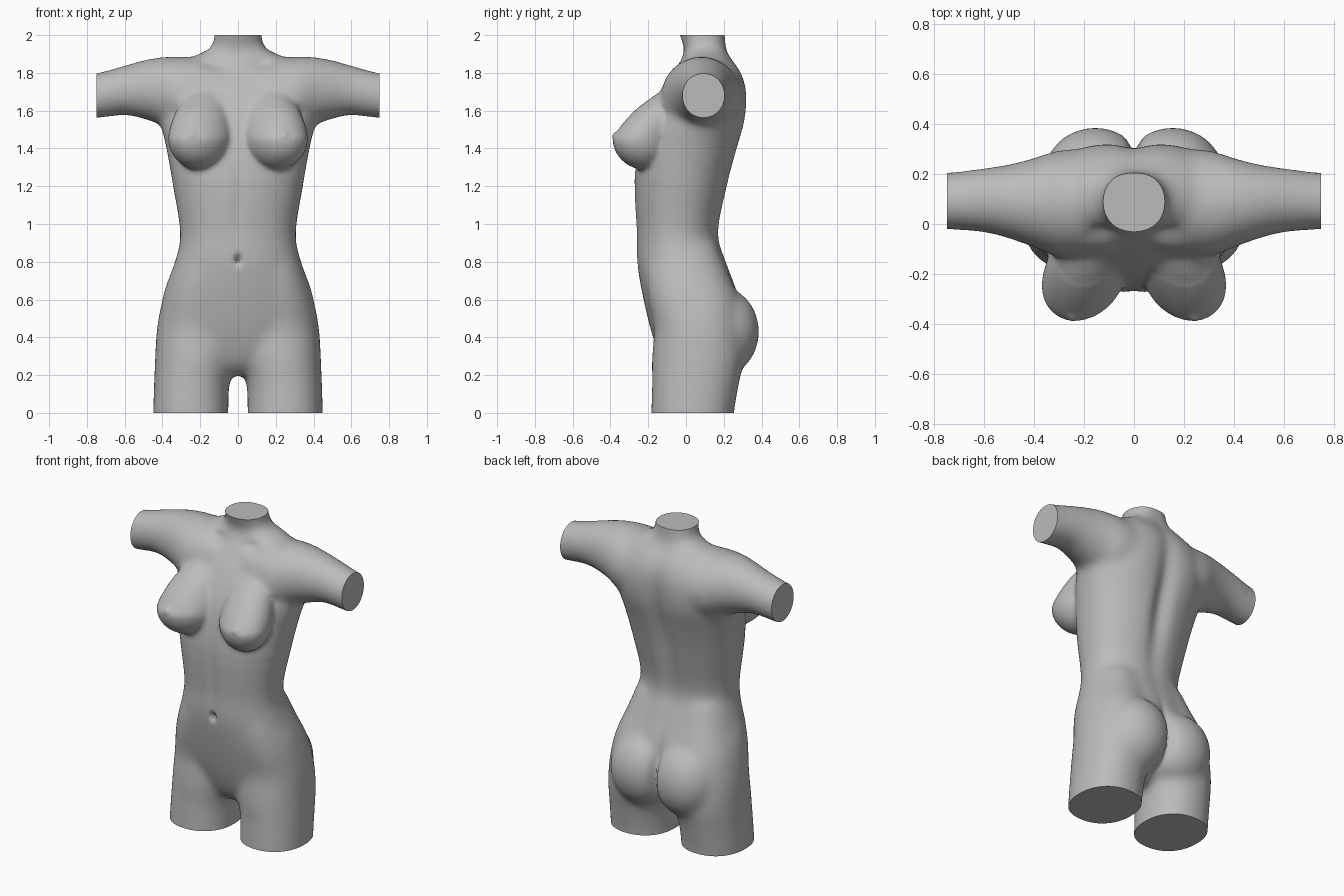
import bpy, bmesh, math
from mathutils import Vector

cube = bpy.data.objects.get("Cube")
if cube:
    bpy.data.objects.remove(cube, do_unlink=True)


def catmull(a, b, c, d, t):
    return 0.5 * (2*b + (c - a)*t + (2*a - 5*b + 4*c - d)*t*t + (3*b - a - 3*c + d)*t**3)


def refine(rows, steps=6):
    """Smoothly interpolate between hand-placed sections."""
    out = []
    for i in range(len(rows) - 1):
        quad = [rows[max(0, min(len(rows) - 1, i + k))] for k in (-1, 0, 1, 2)]
        for s in range(steps):
            out.append([catmull(*col, s / steps) for col in zip(*quad)])
    return out + [list(rows[-1])]


def loft(bm, rows, place, power=2.2, sides=48):
    """Rows: position, centre u, half width u, low v, high v."""
    rings = []
    for t, uc, hw, lo, hi in refine(rows):
        ring = []
        for k in range(sides):
            a = math.tau * k / sides
            c, s = math.cos(a), math.sin(a)
            u = uc + hw * math.copysign(abs(c) ** (2 / power), c)
            v = (lo + hi) / 2 + (hi - lo) / 2 * math.copysign(abs(s) ** (2 / power), s)
            ring.append(bm.verts.new(place(t, u, v)))
        rings.append(ring)
    for r, q in zip(rings, rings[1:]):
        for k in range(sides):
            j = (k + 1) % sides
            bm.faces.new((r[k], r[j], q[j], q[k]))
    bm.faces.new(rings[0][::-1])
    bm.faces.new(rings[-1])


def ball(bm, shape):
    made = bmesh.ops.create_uvsphere(bm, u_segments=48, v_segments=32, radius=1)
    for v in made["verts"]:
        v.co = shape(v.co.copy())


def bust_shape(p):
    """Round below, long sloping taper above."""
    x, y, z = p.x * 0.167, p.y * 0.18, p.z * 0.17
    if z > 0:
        z *= 1.6
        y += 0.62 * z
    return Vector((0.2 + x - 0.2 * y, -0.21 + y, 1.455 + z))


def seat_shape(p):
    return Vector((0.155 + p.x * 0.205, 0.2 + p.y * 0.188, 0.43 + p.z * 0.23))


TRUNK = [(.2, 0, .06, -.06, .12), (.26, 0, .15, -.12, .2), (.4, 0, .36, -.175, .27),
         (.6, 0, .4, -.225, .28), (.8, 0, .335, -.26, .215), (.95, 0, .307, -.262, .175),
         (1.2, 0, .345, -.275, .225), (1.4, 0, .38, -.255, .275), (1.55, 0, .41, -.215, .31),
         (1.7, 0, .38, -.14, .32), (1.8, 0, .33, -.07, .295), (1.88, 0, .25, -.02, .24),
         (1.93, 0, .15, -.01, .215), (2, 0, .125, -.035, .21), (2.1, 0, .125, -.06, .2)]
THIGH = [(-.1, .25, .2, -.185, .25), (0, .25, .2, -.185, .255), (.15, .245, .2, -.18, .28),
         (.3, .225, .214, -.18, .31), (.45, .215, .214, -.17, .3), (.6, .2, .2, -.2, .28),
         (.75, .17, .18, -.22, .22), (.9, .15, .15, -.2, .16)]
ARM = [(.1, .08, .2, 1.5, 1.88), (.3, .08, .21, 1.47, 1.885), (.4, .085, .18, 1.52, 1.885),
       (.5, .09, .15, 1.555, 1.868), (.6, .095, .13, 1.575, 1.84), (.75, .092, .115, 1.558, 1.8),
       (.85, .092, .115, 1.558, 1.79)]

# Rough volumes: one trunk, mirrored limbs and rounded forms
bm = bmesh.new()
loft(bm, TRUNK, lambda t, u, v: (u, v, t))
for side in (1, -1):
    loft(bm, THIGH, lambda t, u, v: (side * u, v, t))
    loft(bm, ARM, lambda t, u, v: (side * t, u, v), power=2)
    for shape in (bust_shape, seat_shape):
        ball(bm, lambda p: Vector((side, 1, 1)) * shape(p))
bmesh.ops.recalc_face_normals(bm, faces=bm.faces[:])
rough_mesh = bpy.data.meshes.new("rough_volumes")
bm.to_mesh(rough_mesh)
bm.free()
rough = bpy.data.objects.new("rough_volumes", rough_mesh)
bpy.context.collection.objects.link(rough)

# Fuse the volumes into one skin
remesh = rough.modifiers.new("fuse", 'REMESH')
remesh.mode = 'VOXEL'
remesh.voxel_size = 0.012
bpy.context.view_layer.update()
bm = bmesh.new()
bm.from_object(rough, bpy.context.evaluated_depsgraph_get())
bpy.data.objects.remove(rough, do_unlink=True)
bpy.data.meshes.remove(rough_mesh)


def relax(verts, times):
    for _ in range(times):
        bmesh.ops.smooth_vert(bm, verts=verts, factor=0.5,
                              use_axis_x=True, use_axis_y=True, use_axis_z=True)


# Light blending everywhere, softer blending away from the bust
relax(bm.verts[:], 6)
relax([v for v in bm.verts if not (1.22 < v.co.z < 1.62 and v.co.y < -0.1)], 24)

# Soft surface modelling: centre, radii, push along y (mirrored in x)
DENTS = [((0, .27, 1.35), (.06, .15, .4), -.035),    # spine
         ((.2, .3, 1.6), (.12, .12, .2), .014),      # shoulder blade
         ((0, .33, .42), (.025, .12, .2), -.035),    # seat cleft
         ((0, -.26, .81), (.016, .06, .024), .035),  # navel
         ((.13, -.03, 1.84), (.06, .07, .03), .02),  # collar hollow
         ((0, -.25, 1.1), (.03, .1, .2), .008),      # midline
         ((.245, -.385, 1.475), (.018, .05, .018), -.012)]
for v in bm.verts:
    push = 0
    for centre, radii, amount in DENTS:
        p = (abs(v.co.x), v.co.y, v.co.z)
        d = sum(((a - c) / r) ** 2 for a, c, r in zip(p, centre, radii))
        push += amount * math.exp(-d)
    v.co.y += push

# Flat cut ends at the thighs, neck and arms
for point, normal in (((0, 0, 0), (0, 0, -1)), ((0, 0, 2), (0, 0, 1)),
                      ((.75, 0, 0), (1, 0, 0)), ((-.75, 0, 0), (-1, 0, 0))):
    bmesh.ops.bisect_plane(bm, geom=bm.verts[:] + bm.edges[:] + bm.faces[:],
                           plane_co=point, plane_no=normal, clear_outer=True)
    bmesh.ops.holes_fill(bm, edges=[e for e in bm.edges if e.is_boundary], sides=0)
bmesh.ops.recalc_face_normals(bm, faces=bm.faces[:])

mesh = bpy.data.meshes.new("torso")
bm.to_mesh(mesh)
bm.free()
torso = bpy.data.objects.new("torso", mesh)
bpy.context.collection.objects.link(torso)

# Plain grey clay
clay = bpy.data.materials.new("grey_clay")
clay.use_nodes = True
grey = (0.5, 0.5, 0.5, 1)
clay.diffuse_color = grey
clay.node_tree.nodes["Principled BSDF"].inputs["Base Color"].default_value = grey
mesh.materials.append(clay)

bpy.ops.object.select_all(action='DESELECT')
torso.select_set(True)
bpy.context.view_layer.objects.active = torso
bpy.ops.object.shade_smooth_by_angle(angle=math.radians(40))
